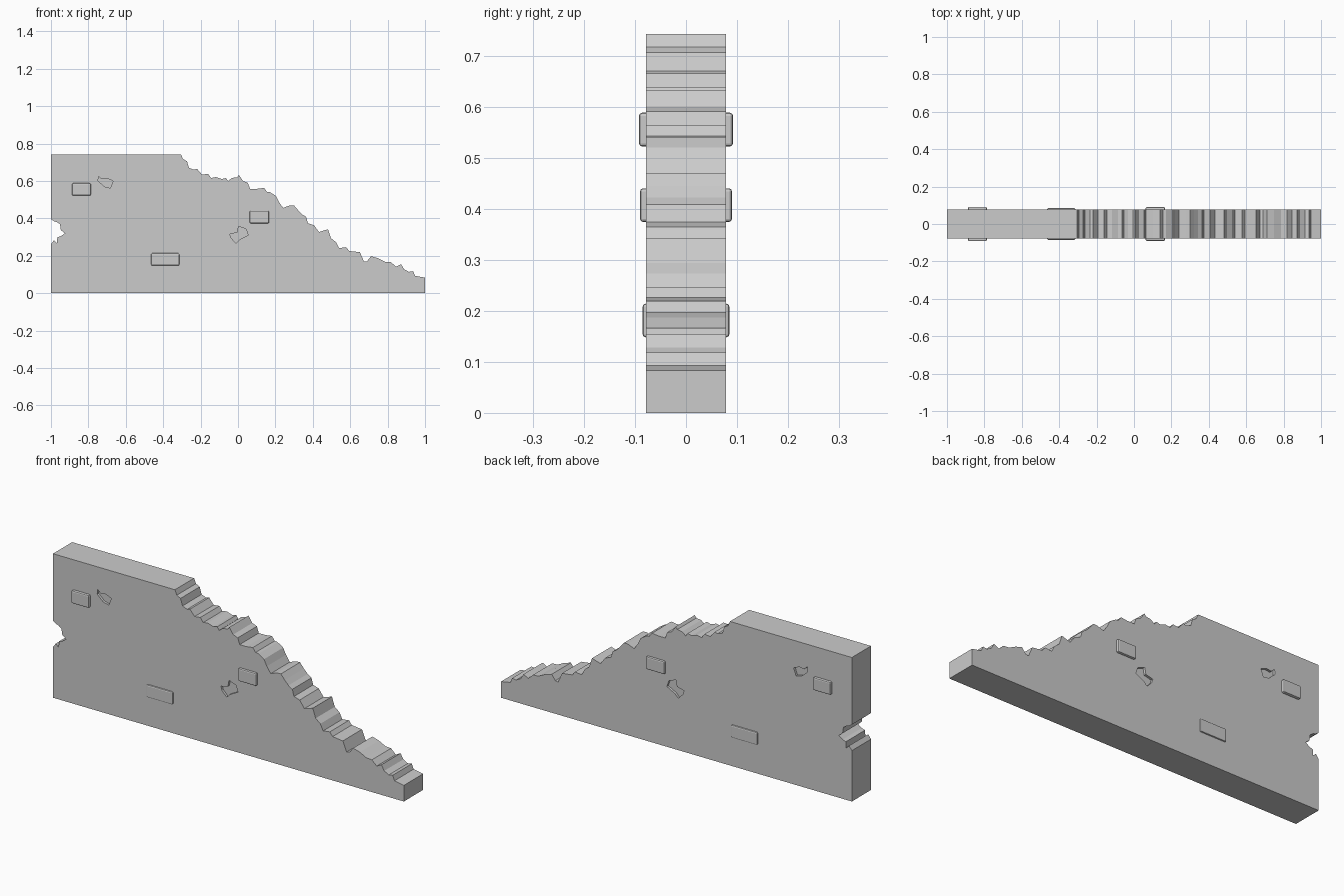
import bpy, bmesh

HALF = 0.078      # half the wall thickness
DENT = 0.012      # depth of the chips in the faces


def prism(name, outline, y0, y1):
    """Extrude an x/z outline from y0 to y1."""
    bm = bmesh.new()
    face = bm.faces.new([bm.verts.new((x, y0, z)) for x, z in outline])
    ext = bmesh.ops.extrude_face_region(bm, geom=[face])
    verts = [g for g in ext["geom"] if isinstance(g, bmesh.types.BMVert)]
    bmesh.ops.translate(bm, verts=verts, vec=(0, y1 - y0, 0))
    bmesh.ops.recalc_face_normals(bm, faces=bm.faces)
    mesh = bpy.data.meshes.new(name)
    bm.to_mesh(mesh)
    bm.free()
    obj = bpy.data.objects.new(name, mesh)
    bpy.context.collection.objects.link(obj)
    return obj


def brick(name, x0, x1, z0, z1, half_depth):
    """Slightly rounded brick poking out of both wall faces."""
    obj = prism(name, [(x0, z0), (x1, z0), (x1, z1), (x0, z1)], -half_depth, half_depth)
    bev = obj.modifiers.new("worn_edges", 'BEVEL')
    bev.width, bev.segments = 0.006, 2
    return obj


# Broken sloping top edge, left to right
slope = [
    (-.305, .742), (-.294, .717), (-.273, .706), (-.262, .670), (-.235, .660), (-.219, .665),
    (-.193, .634), (-.160, .638), (-.144, .616), (-.118, .621), (-.086, .610), (-.064, .616),
    (-.053, .600), (-.032, .616), (-.005, .620), (.005, .632), (.027, .600), (.053, .590),
    (.064, .558), (.102, .558), (.139, .563), (.155, .542), (.171, .540), (.203, .520),
    (.219, .488), (.241, .456), (.278, .470), (.299, .470), (.321, .444), (.342, .422),
    (.364, .408), (.374, .374), (.406, .364), (.433, .327), (.481, .342), (.497, .294),
    (.524, .273), (.540, .241), (.578, .246), (.594, .226), (.652, .219), (.674, .168),
    (.690, .171), (.711, .198), (.749, .187), (.786, .168), (.818, .166), (.845, .141),
    (.872, .155), (.888, .128), (.914, .114), (.936, .118), (.947, .093), (1, .083)]

# Bite out of the straight left end, bottom to top
notch = [
    (-1, .262), (-.984, .283), (-.968, .267), (-.966, .299), (-.947, .305), (-.925, .321),
    (-.947, .337), (-.952, .369), (-.968, .380), (-.984, .385), (-1, .396)]

wall = prism("ruined_wall", [(1, 0), (-1, 0)] + notch + [(-1, .742)] + slope, -HALF, HALF)

# Shallow chips cut into both faces
chips = [
    [(-.748, .601), (-.746, .626), (-.728, .609), (-.700, .613), (-.668, .600),
     (-.682, .562), (-.714, .570)],
    [(-.043, .315), (-.003, .325), (.003, .358), (.043, .343), (.054, .310),
     (.009, .287), (-.010, .267), (-.037, .295)]]
for outline in chips:
    for side in (-1, 1):
        cutter = prism("chip_cutter", outline, side * (HALF - DENT), side * (HALF + .05))
        cutter.hide_render = True
        mod = wall.modifiers.new("chip", 'BOOLEAN')
        mod.operation, mod.solver, mod.object = 'DIFFERENCE', 'EXACT', cutter
        bpy.context.view_layer.objects.active = wall
        bpy.ops.object.modifier_apply(modifier=mod.name)
        bpy.data.objects.remove(cutter)

# Bricks showing through the plaster
brick("upper_brick", -.887, -.787, .522, .588, .092)
brick("middle_brick", .062, .166, .374, .440, .090)
brick("lower_brick", -.464, -.314, .148, .214, .085)
